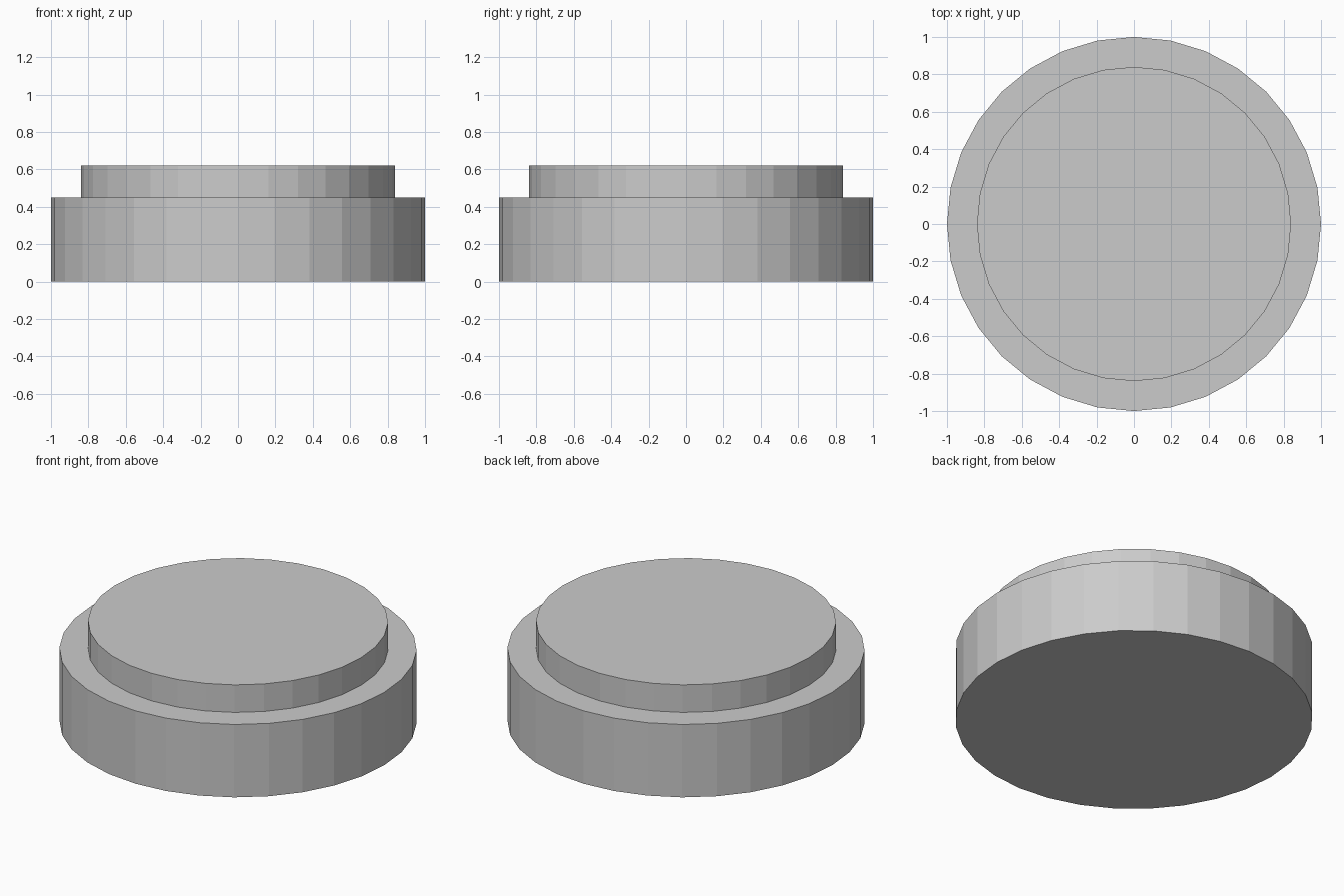
import bpy
import bmesh
from mathutils import Vector

if "Cube" in bpy.data.objects:
    bpy.data.objects.remove(bpy.data.objects["Cube"])

SIDES = 32
BASE_RADIUS, BASE_HEIGHT = 1.0, 0.45
STEP_RADIUS, TOP_HEIGHT = 0.84, 0.62


def extrude_cap(bm, face, scale=1.0, rise=0.0):
    """Extrude a cap face, scaling it about the z axis and lifting it."""
    cap = bmesh.ops.extrude_discrete_faces(bm, faces=[face])["faces"][0]
    for v in cap.verts:
        v.co = Vector((v.co.x * scale, v.co.y * scale, v.co.z + rise))
    return cap


bm = bmesh.new()

# Wide base drum, standing on the ground
bmesh.ops.create_cone(bm, cap_ends=True, segments=SIDES, radius1=BASE_RADIUS,
                      radius2=BASE_RADIUS, depth=BASE_HEIGHT)
bmesh.ops.translate(bm, verts=bm.verts, vec=(0, 0, BASE_HEIGHT / 2))

# Ledge, then the narrower raised step
top = max(bm.faces, key=lambda f: f.calc_center_median().z)
top = extrude_cap(bm, top, scale=STEP_RADIUS / BASE_RADIUS)
extrude_cap(bm, top, rise=TOP_HEIGHT - BASE_HEIGHT)
bmesh.ops.recalc_face_normals(bm, faces=bm.faces)

mesh = bpy.data.meshes.new("stepped_disc")
bm.to_mesh(mesh)
bm.free()
bpy.context.collection.objects.link(bpy.data.objects.new("stepped_disc", mesh))
